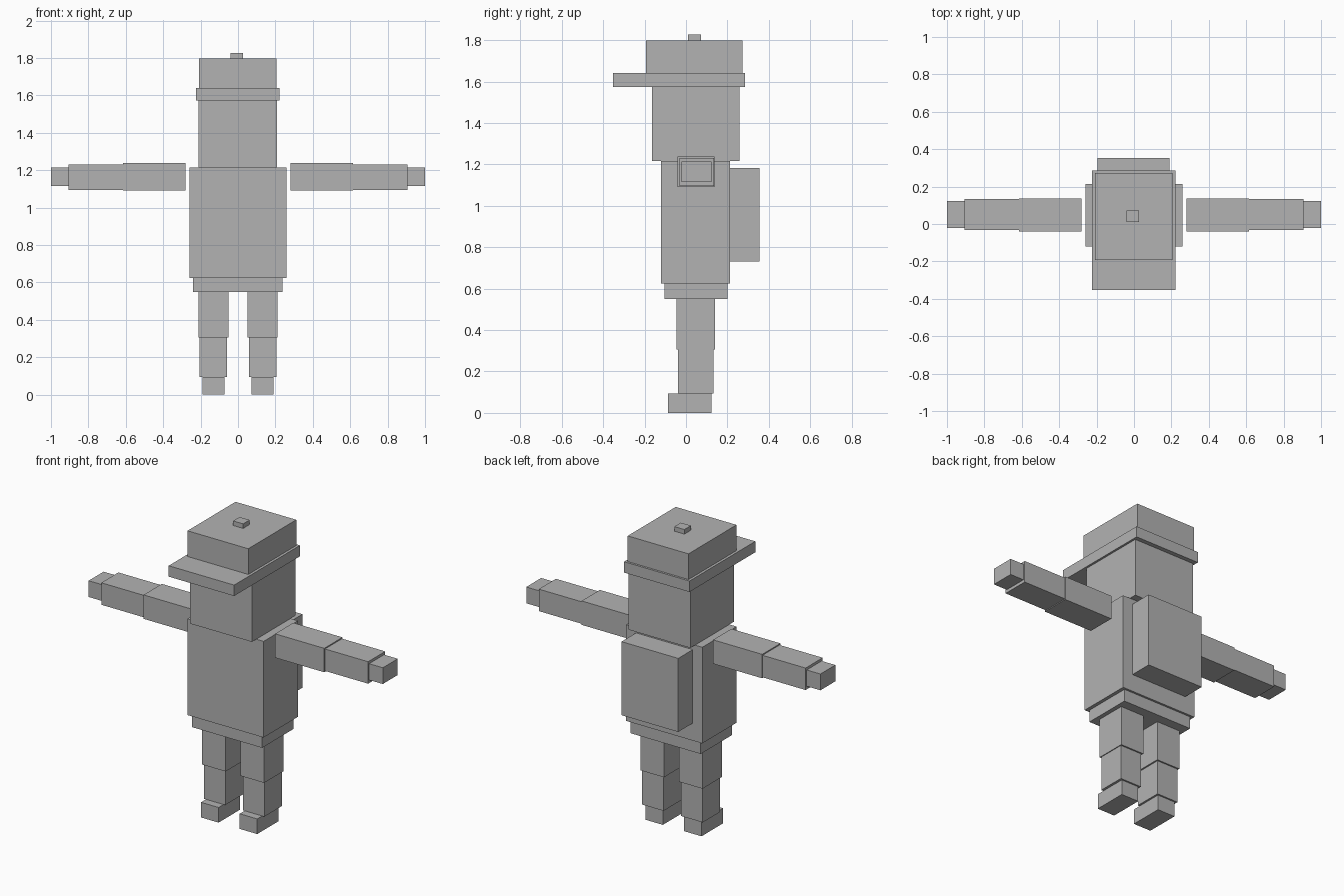
import bpy

grey = bpy.data.materials.new("plain_grey")
grey.diffuse_color = (0.45, 0.45, 0.45, 1)


def box(name, x, y, z):
    """Axis-aligned box from (min, max) ranges."""
    centre = [(a + b) / 2 for a, b in (x, y, z)]
    size = [abs(b - a) for a, b in (x, y, z)]
    bpy.ops.mesh.primitive_cube_add(size=1, location=centre)
    ob = bpy.context.object
    ob.name = name
    ob.scale = size
    bpy.ops.object.transform_apply(location=False, rotation=False, scale=True)
    ob.data.materials.append(grey)
    return ob


def pair(name, x, y, z):
    """Matching boxes on both sides of the body."""
    box(name + "_right", x, y, z)
    box(name + "_left", (-x[1], -x[0]), y, z)


# Cap
box("cap_button", (-0.04, 0.028), (0.01, 0.073), (1.797, 1.826))
box("cap_crown", (-0.208, 0.205), (-0.193, 0.273), (1.64, 1.798))
box("cap_brim", (-0.224, 0.221), (-0.353, 0.286), (1.573, 1.64))

# Head and body
box("head", (-0.211, 0.208), (-0.163, 0.259), (1.215, 1.573))
box("torso", (-0.26, 0.258), (-0.12, 0.213), (0.624, 1.215))
box("hips", (-0.24, 0.237), (-0.104, 0.2), (0.549, 0.624))
box("backpack", (-0.195, 0.19), (0.213, 0.354), (0.731, 1.183))

# Arms
pair("upper_arm", (0.28, 0.614), (-0.04, 0.137), (1.09, 1.237))
pair("forearm", (0.614, 0.907), (-0.032, 0.134), (1.095, 1.23))
pair("hand", (0.907, 1.0), (-0.022, 0.123), (1.114, 1.214))

# Legs
pair("thigh", (0.051, 0.211), (-0.047, 0.141), (0.305, 0.549))
pair("shin", (0.06, 0.206), (-0.038, 0.132), (0.093, 0.305))
pair("foot", (0.072, 0.191), (-0.086, 0.122), (0.0, 0.093))
